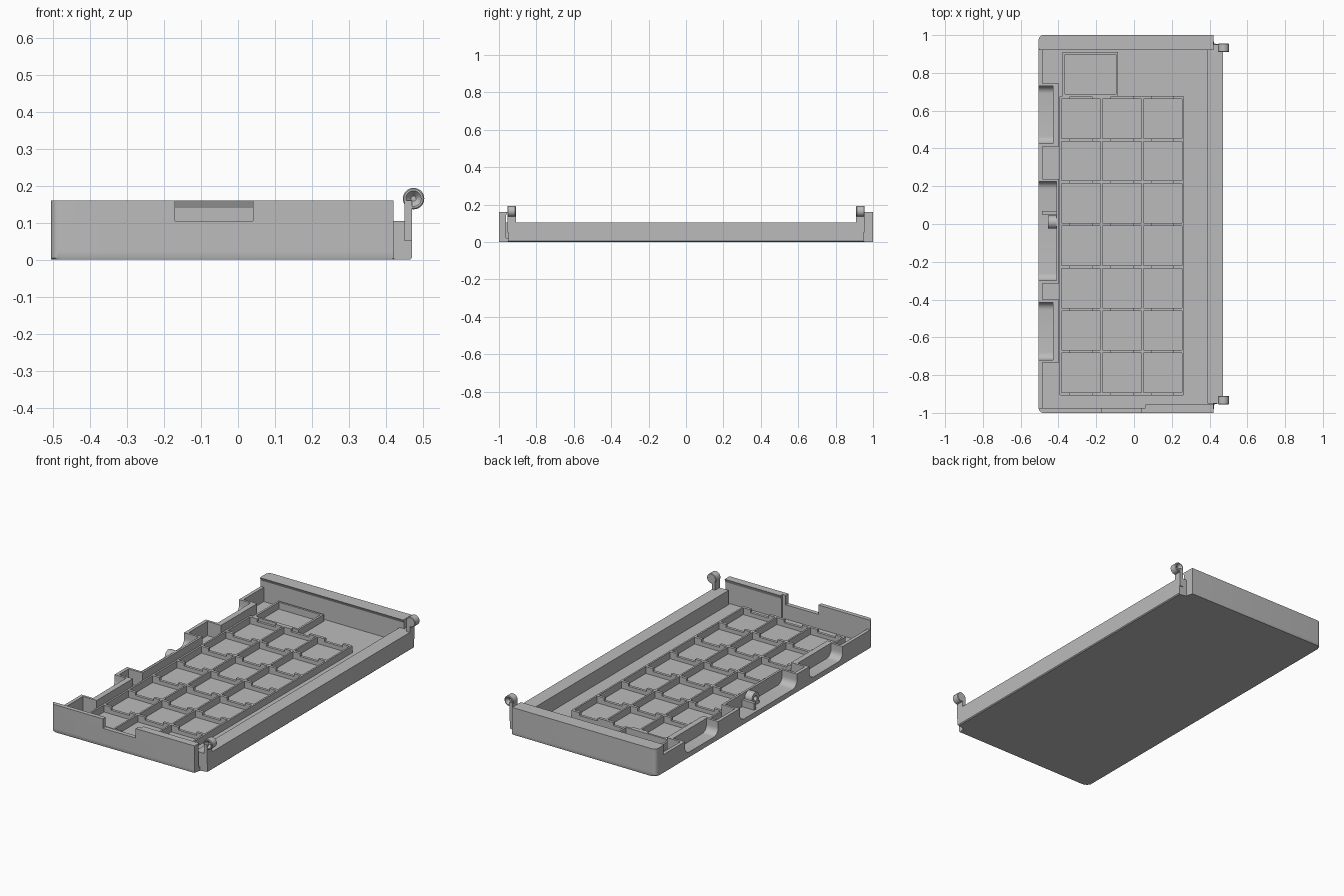
import bpy, bmesh, math
from mathutils import Vector

if "Cube" in bpy.data.objects:
    bpy.data.objects.remove(bpy.data.objects["Cube"], do_unlink=True)

grey = bpy.data.materials.new("plain_grey")
grey.use_nodes = True
GREY = (0.5, 0.5, 0.5, 1)
grey.diffuse_color = GREY
grey.node_tree.nodes["Principled BSDF"].inputs["Base Color"].default_value = GREY

FLOOR, RIM, TOP = 0.022, 0.105, 0.16
X0, X1, X2 = -0.505, 0.42, 0.47


def finish(name, bm):
    bmesh.ops.recalc_face_normals(bm, faces=bm.faces)
    mesh = bpy.data.meshes.new(name)
    bm.to_mesh(mesh)
    bm.free()
    mesh.materials.append(grey)
    ob = bpy.data.objects.new(name, mesh)
    bpy.context.collection.objects.link(ob)
    bpy.ops.object.select_all(action='DESELECT')
    ob.select_set(True)
    bpy.context.view_layer.objects.active = ob
    bpy.ops.object.shade_smooth_by_angle(angle=math.radians(35))
    return ob


def prism(name, pts, axis, lo, hi, chamfer=0):
    """Extrude a 2D outline along one axis."""
    place = {'x': lambda u, v, w: (w, u, v),
             'y': lambda u, v, w: (u, w, v),
             'z': lambda u, v, w: (u, v, w)}[axis]
    bm = bmesh.new()
    a = [bm.verts.new(place(u, v, lo)) for u, v in pts]
    b = [bm.verts.new(place(u, v, hi)) for u, v in pts]
    bottom = bm.faces.new(a)
    bm.faces.new(b)
    for i in range(len(pts)):
        j = (i + 1) % len(pts)
        bm.faces.new((a[i], a[j], b[j], b[i]))
    if chamfer:
        bmesh.ops.bevel(bm, geom=list(bottom.edges), offset=chamfer, segments=1, affect='EDGES')
    return finish(name, bm)


def box(name, x, y, z):
    return prism(name, [(x[0], y[0]), (x[1], y[0]), (x[1], y[1]), (x[0], y[1])], 'z', *z)


def arc(cx, cy, r, start, end, n=6):
    steps = [math.radians(start + (end - start) * i / n) for i in range(n + 1)]
    return [(cx + r * math.cos(t), cy + r * math.sin(t)) for t in steps]


def lathe(name, profile, centre, axis, n=28):
    """Revolve closed (radius, distance) points about an axis."""
    axis = Vector(axis)
    side = Vector((0, 0, 1))
    other = axis.cross(side)
    bm = bmesh.new()
    rings = []
    for i in range(n):
        t = 2 * math.pi * i / n
        rad = side * math.cos(t) + other * math.sin(t)
        rings.append([bm.verts.new(Vector(centre) + rad * r + axis * d) for r, d in profile])
    m = len(profile)
    for i in range(n):
        p, q = rings[i], rings[(i + 1) % n]
        for k in range(m):
            l = (k + 1) % m
            bm.faces.new((p[k], p[l], q[l], q[k]))
    bmesh.ops.remove_doubles(bm, verts=bm.verts, dist=1e-5)
    return finish(name, bm)


# Base tray floor, corners rounded on the open side and stepped on the hinge side
R = 0.025
plan = (arc(X0 + R, -1 + R, R, 180, 270)
        + [(X1, -1), (X1, -0.95), (X2, -0.95), (X2, 0.95), (X1, 0.95), (X1, 1)]
        + arc(X0 + R, 1 - R, R, 90, 180))
prism("base_floor", plan, 'z', 0, FLOOR, chamfer=0.005)

# Back end wall with overhanging lip
prism("back_wall", [(X0, 0.93), (X1, 0.93), (X1, 1)] + arc(X0 + R, 1 - R, R, 90, 180),
      'z', FLOOR, TOP)
prism("back_lip", [(0.93, 0.14), (0.92, TOP), (0.93, TOP)], 'x', X0 + 0.002, X1)

# Front end wall with a notch in its upper half
corner = arc(X0 + R, -1 + R, R, 180, 270)
prism("front_wall", corner + [(X1, -1), (X1, -0.975), (X0, -0.975)], 'z', FLOOR, RIM)
prism("front_wall_upper_right", corner + [(-0.17, -1), (-0.17, -0.975)], 'z', RIM, TOP)
box("front_wall_upper_left", (0.04, X1), (-1, -0.975), (RIM, TOP))
box("front_wall_thickening", (0.06, X1), (-0.976, -0.963), (FLOOR, TOP))
prism("front_lip", [(-0.963, 0.14), (-0.955, TOP), (-0.963, TOP)], 'x', 0.06, X1)

# Hinge side wall
box("hinge_wall", (0.39, X2), (-0.95, 0.95), (FLOOR, RIM))


# Open side wall: thin sheet with rounded cutouts, each backed by an inset tray
def cutout(y0, y1, zb=0.03, r=0.04):
    return ([(y0, RIM)] + arc(y0 + r, zb + r, r, 180, 270)
            + arc(y1 - r, zb + r, r, 270, 360) + [(y1, RIM)])


recesses = [(-0.72, -0.415, -0.43), (-0.30, 0.225, -0.41), (0.425, 0.73, -0.43)]
outline = [(-0.975, FLOOR), (-0.975, RIM)]
for y0, y1, back in recesses:
    outline += cutout(y0, y1)
outline += [(0.975, RIM), (0.975, FLOOR)]
prism("latch_wall", outline, 'x', X0, -0.485)
for y0, y1, back in recesses:
    a, b = y0 - 0.014, y1 + 0.014
    prism("recess_tray", [(a, FLOOR), (a, RIM)] + cutout(y0, y1) + [(b, RIM), (b, FLOOR)],
          'x', -0.485, back)
    box("recess_back", (back, -0.397), (a, b), (FLOOR, RIM))

# Latch ring and stop inside the middle recess
lathe("latch_ring", [(0.035, 0), (0.035, 0.045), (0.015, 0.045), (0.015, 0)],
      (-0.455, 0.01, 0.069), (1, 0, 0))
box("latch_foot", (-0.455, -0.41), (-0.025, 0.045), (0.028, 0.045))
box("latch_stop", (-0.487, -0.41), (0.05, 0.068), (0.028, 0.07))

# Compartment grid: column walls and notched row walls
GRID = 0.062
columns = [-0.39, -0.172, 0.044, 0.26]
for x in columns:
    box("column_divider", (x - 0.005, x + 0.005), (-0.905, 0.675), (FLOOR, GRID))
row_profile = [(columns[0], FLOOR), (columns[0], GRID)]
for a, b in zip(columns, columns[1:]):
    row_profile += [(a + 0.05, GRID), (a + 0.05, 0.045), (b - 0.05, 0.045), (b - 0.05, GRID)]
row_profile += [(columns[-1], GRID), (columns[-1], FLOOR)]
for i in range(8):
    y = -0.9 + i * 1.57 / 7
    prism("row_divider", row_profile, 'y', y - 0.008, y + 0.008)

# Extra compartment frame beside the grid
for x in (-0.372, -0.09):
    box("extra_cell_side", (x - 0.006, x + 0.006), (0.675, 0.91), (FLOOR, GRID))
for y in (0.682, 0.904):
    box("extra_cell_end", (-0.372, -0.09), (y - 0.006, y + 0.006), (FLOOR, GRID))

# Hinge posts and knuckles with conical sockets facing outwards
for s, end in ((-1, "front"), (1, "back")):
    y0, y1 = sorted((s * 0.91, s * 0.955))
    box(end + "_hinge_post", (0.449, X2), (y0, y1), (0.05, 0.16))
    lathe(end + "_hinge_knuckle",
          [(0, 0), (0.026, 0), (0.029, 0.003), (0.029, 0.042), (0.026, 0.045),
           (0.021, 0.045), (0.007, 0.028), (0, 0.028)],
          (0.474, s * 0.91, 0.165), (0, s, 0))
